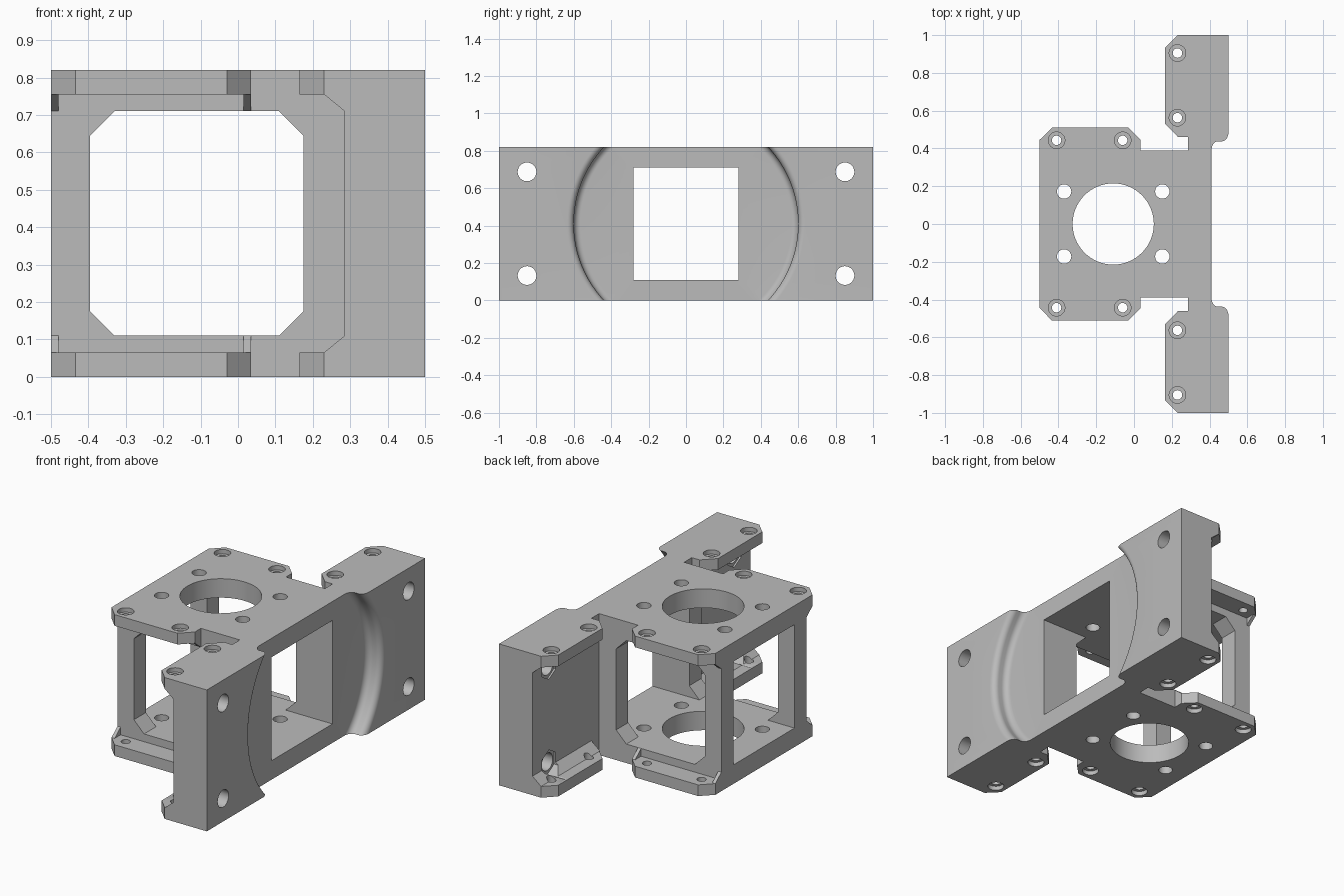
import bpy, bmesh, math
from mathutils import Matrix

cube = bpy.data.objects.get("Cube")
if cube:
    bpy.data.objects.remove(cube)

H = 0.82          # height
helpers = []      # union and cut bodies, removed at the end


def make_object(name, bm):
    bmesh.ops.recalc_face_normals(bm, faces=bm.faces)
    mesh = bpy.data.meshes.new(name)
    bm.to_mesh(mesh)
    bm.free()
    obj = bpy.data.objects.new(name, mesh)
    bpy.context.collection.objects.link(obj)
    return obj


def prism(name, axis, points, lo, hi):
    """Extrude a flat outline along one axis."""
    place = {"x": lambda a, b, h: (h, a, b),
             "y": lambda a, b, h: (a, h, b),
             "z": lambda a, b, h: (a, b, h)}[axis]
    bm = bmesh.new()
    low = [bm.verts.new(place(a, b, lo)) for a, b in points]
    high = [bm.verts.new(place(a, b, hi)) for a, b in points]
    bm.faces.new(low)
    bm.faces.new(high)
    n = len(points)
    for i in range(n):
        j = (i + 1) % n
        bm.faces.new((low[i], low[j], high[j], high[i]))
    return make_object(name, bm)


def rod(name, axis, a, b, radius, lo, hi, sides=32):
    """Round or polygonal rod, given as an extruded regular outline."""
    ring = [(a + radius * math.sin(math.tau * i / sides),
             b + radius * math.cos(math.tau * i / sides)) for i in range(sides)]
    return prism(name, axis, ring, lo, hi)


def mirror_y(half):
    return half + [(x, -y) for x, y in reversed(half)]


def combine(target, part, operation):
    mod = target.modifiers.new(part.name, "BOOLEAN")
    mod.operation = operation
    mod.solver = "EXACT"
    mod.object = part
    part.hide_render = True
    helpers.append(part)


def add(part):
    combine(bracket, part, "UNION")


def cut(part):
    combine(bracket, part, "DIFFERENCE")


# Core: motor box plus the long mounting wall
bracket = prism("mounting_bracket", "z", mirror_y(
    [(0.5, 1), (0.285, 1), (0.285, 0.39), (-0.5, 0.39)]), 0, H)

# Top and bottom plates with chamfered lips and flanges
plate = mirror_y([(0.5, 1), (0.23, 1), (0.165, 0.935), (0.165, 0.53), (0.235, 0.46),
                  (0.285, 0.46), (0.285, 0.39), (0.035, 0.39), (0.035, 0.445),
                  (-0.03, 0.51), (-0.435, 0.51), (-0.5, 0.445)])
add(prism("bottom_plate", "z", plate, 0, 0.065))
add(prism("top_plate", "z", plate, H - 0.065, H))

# Sloped gussets joining flanges and lips to the walls
for level in (0, 1):
    for side in (-1, 1):
        def flip(z):
            return H - z if level else z
        wing = [(0.23, 0.065), (0.285, 0.11), (0.3, 0.11), (0.3, 0.05), (0.23, 0.05)]
        ends = sorted((side * 0.46, side * 1.0))
        add(prism("flange_gusset", "y", [(x, flip(z)) for x, z in wing], *ends))
        lip = [(0.445, 0.065), (0.39, 0.11), (0.37, 0.11), (0.37, 0.05), (0.445, 0.05)]
        for x in (-0.5, 0.015):
            add(prism("lip_gusset", "x", [(side * y, flip(z)) for y, z in lip], x, x + 0.02))

# Window through the box sides, with chamfered corners
x0, x1, z0, z1, c = -0.395, 0.175, 0.11, 0.71, 0.065
cut(prism("side_window", "y", [
    (x0 + c, z0), (x1 - c, z0), (x1, z0 + c), (x1, z1 - c),
    (x1 - c, z1), (x0 + c, z1), (x0, z1 - c), (x0, z0 + c)], -0.6, 0.6))

# Square window through wall and box
cut(prism("wall_window", "x", [(-0.28, z0), (0.28, z0), (0.28, z1), (-0.28, z1)], -0.7, 0.7))

# Round recess in the wall with filleted rim
steps = 8
profile = [(0, 0.41)]
for i in range(steps + 1):
    t = math.pi / 2 * i / steps
    profile.append((0.565 + 0.035 * math.sin(t), 0.445 - 0.035 * math.cos(t)))
for i in range(steps + 1):
    t = math.pi / 2 * i / steps
    profile.append((0.635 - 0.035 * math.cos(t), 0.465 + 0.035 * math.sin(t)))
profile += [(0.635, 0.6), (0, 0.6)]
bm = bmesh.new()
verts = [bm.verts.new((x, r, H / 2)) for r, x in profile]
edges = [bm.edges.new(pair) for pair in zip(verts, verts[1:])]
bmesh.ops.spin(bm, geom=verts + edges, cent=(0, 0, H / 2), axis=(1, 0, 0),
               angle=math.tau, steps=96, use_duplicate=False)
bmesh.ops.remove_doubles(bm, verts=bm.verts, dist=0.0005)
cut(make_object("round_recess", bm))

# Motor bore and its four screw holes
cut(rod("motor_bore", "z", -0.11, 0, 0.215, -0.1, 1, 64))
for x in (-0.37, 0.15):
    for y in (-0.172, 0.172):
        cut(rod("motor_screw_hole", "z", x, y, 0.038, -0.1, 1))

# Counterbored holes in lips and flanges
for x, y in ((-0.41, 0.443), (-0.06, 0.443), (0.23, 0.905), (0.23, 0.563)):
    for side in (-1, 1):
        cut(rod("lip_hole", "z", x, side * y, 0.025, -0.1, 1, 24))
        cut(rod("lower_counterbore", "z", x, side * y, 0.044, -0.1, 0.025))
        cut(rod("upper_counterbore", "z", x, side * y, 0.044, H - 0.025, 1))

# Wall bolt holes with hexagonal nut pockets behind
for y in (-0.85, 0.85):
    for z in (0.133, H - 0.133):
        cut(rod("wall_bolt_hole", "x", y, z, 0.05, 0.2, 0.6))
        cut(rod("nut_pocket", "x", y, z, 0.072, 0.18, 0.295, 6))

# Bake the body and drop the helpers
graph = bpy.context.evaluated_depsgraph_get()
graph.update()
baked = bpy.data.meshes.new_from_object(bracket.evaluated_get(graph))
bracket.modifiers.clear()
bracket.data = baked
for part in helpers:
    bpy.data.objects.remove(part)

# Plain grey finish
grey = bpy.data.materials.new("plain_grey")
grey.use_nodes = True
colour = (0.5, 0.5, 0.5, 1)
grey.diffuse_color = colour
grey.node_tree.nodes["Principled BSDF"].inputs["Base Color"].default_value = colour
baked.materials.clear()
baked.materials.append(grey)
for face in baked.polygons:
    face.material_index = 0

bpy.ops.object.select_all(action="DESELECT")
bracket.select_set(True)
bpy.context.view_layer.objects.active = bracket
bpy.ops.object.shade_smooth_by_angle(angle=math.radians(30))
